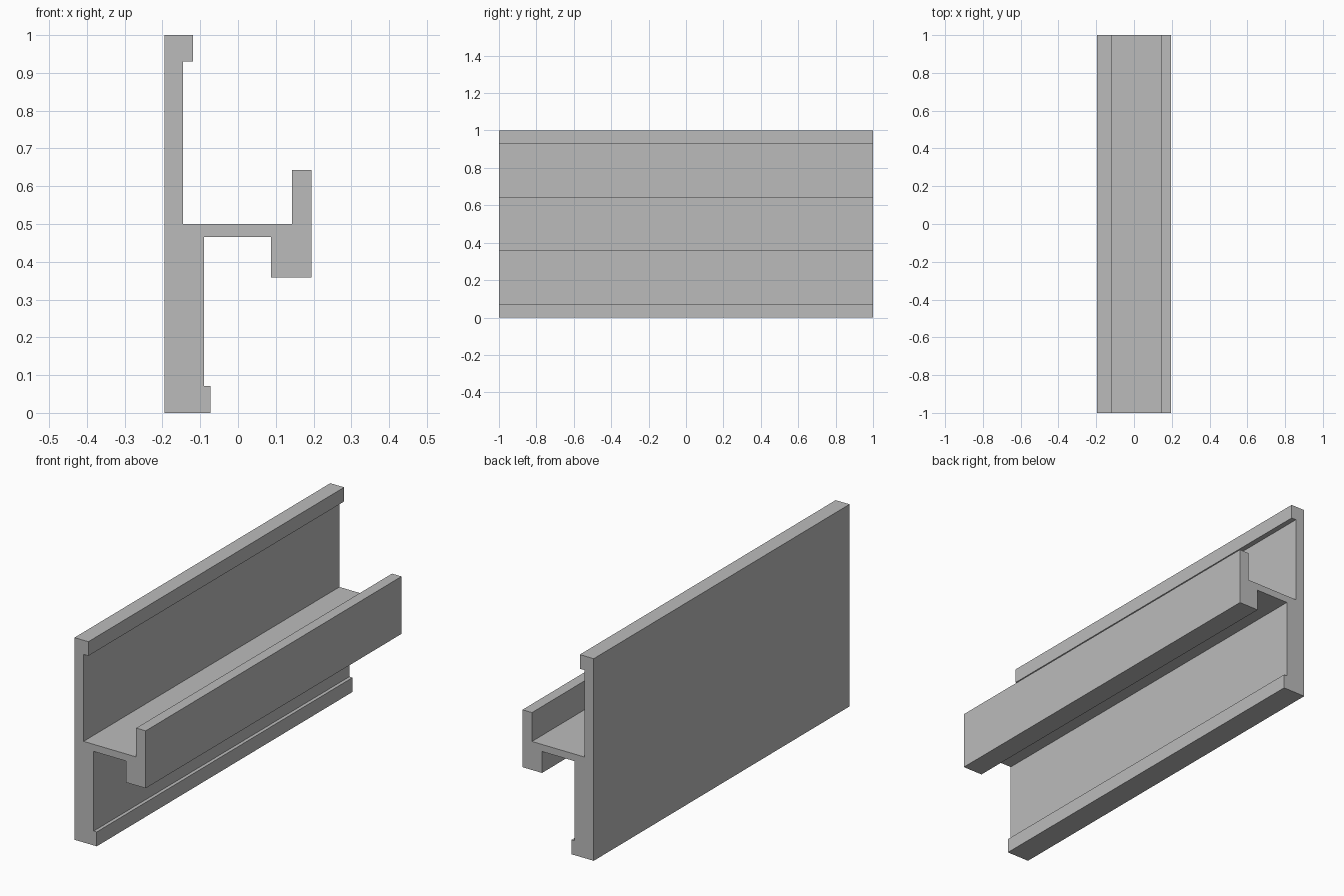
import bpy
import bmesh
from mathutils import Vector

cube = bpy.data.objects.get("Cube")
if cube:
    bpy.data.objects.remove(cube, do_unlink=True)

LENGTH = 2.0

# Plain grey metal
grey = bpy.data.materials.new("grey_metal")
grey.use_nodes = True
colour = (0.5, 0.5, 0.5, 1.0)
grey.diffuse_color = colour
grey.node_tree.nodes["Principled BSDF"].inputs["Base Color"].default_value = colour

# Cross-section (x, z): tall wall with lips, shelf and upright flange
profile = [
    (-0.195, 0), (-0.073, 0), (-0.073, 0.071), (-0.09, 0.071),   # bottom lip
    (-0.09, 0.465), (0.088, 0.465),                              # shelf underside
    (0.088, 0.359), (0.195, 0.359), (0.195, 0.643), (0.143, 0.643),  # flange
    (0.143, 0.5), (-0.145, 0.5),                                 # shelf top
    (-0.145, 0.93), (-0.119, 0.93), (-0.119, 1), (-0.195, 1),    # top lip
]


def extrude_profile(name, points, length, material):
    bm = bmesh.new()
    face = bm.faces.new([bm.verts.new((x, -length / 2, z)) for x, z in points])
    result = bmesh.ops.extrude_face_region(bm, geom=[face], use_keep_orig=True)
    moved = [v for v in result["geom"] if isinstance(v, bmesh.types.BMVert)]
    bmesh.ops.translate(bm, verts=moved, vec=Vector((0, length, 0)))
    bmesh.ops.recalc_face_normals(bm, faces=bm.faces)
    mesh = bpy.data.meshes.new(name)
    bm.to_mesh(mesh)
    bm.free()
    mesh.materials.append(material)
    obj = bpy.data.objects.new(name, mesh)
    bpy.context.collection.objects.link(obj)
    return obj


extrude_profile("extruded_rail", profile, LENGTH, grey)
